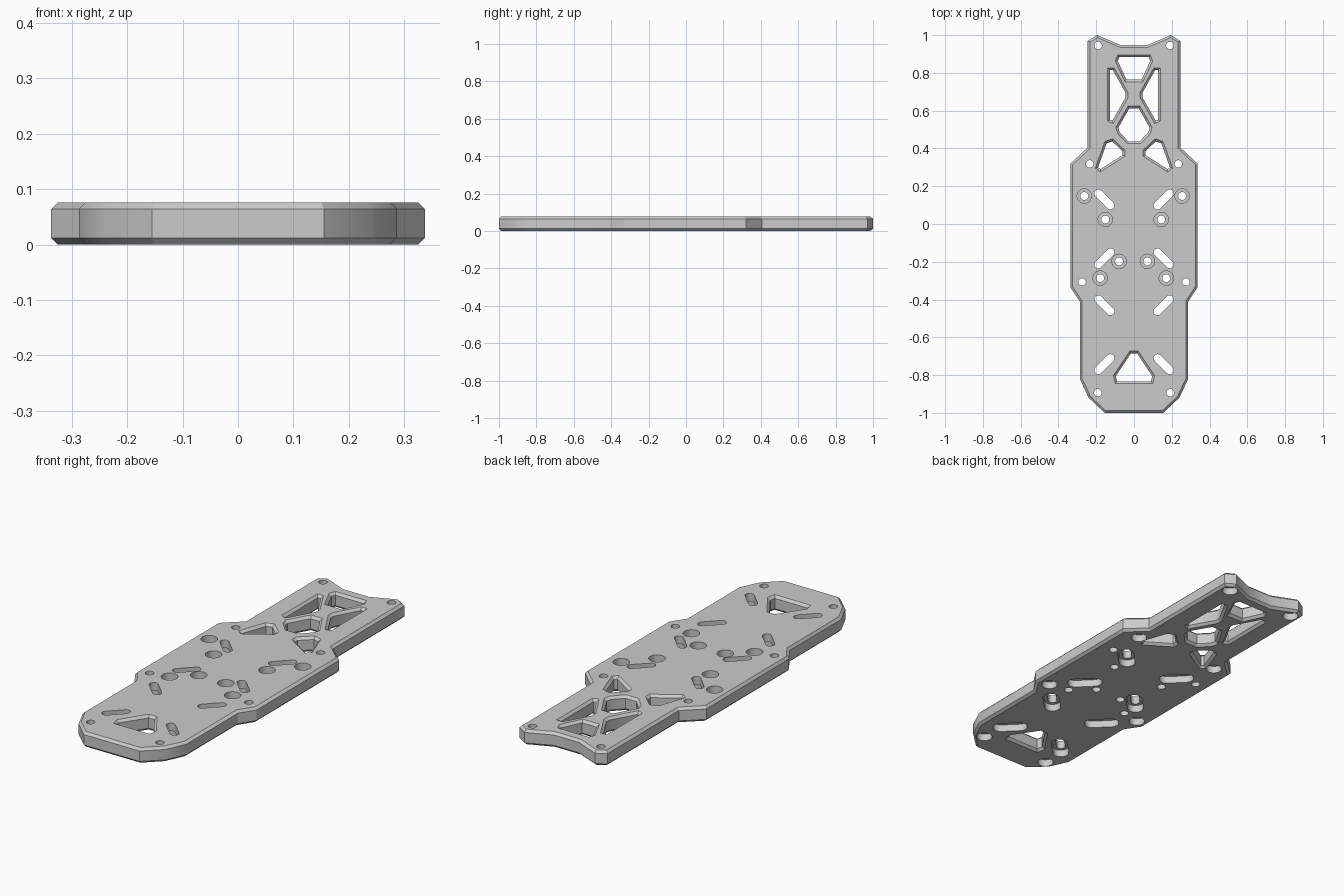
import bpy
import bmesh
import math
from mathutils import Vector

THICK = 0.076
CHAMFER = 0.012
COLOUR = (0.6, 0.6, 0.6, 1)

old = bpy.data.objects.get("Cube")
if old:
    bpy.data.objects.remove(old, do_unlink=True)

grey = bpy.data.materials.new("plate_grey")
grey.use_nodes = True
grey.diffuse_color = COLOUR
grey.node_tree.nodes["Principled BSDF"].inputs["Base Color"].default_value = COLOUR


def flip(points):
    """Mirror a loop across the centre line."""
    return [(-x, y) for x, y in points]


def symmetric(half):
    """Close a half outline with its mirror image."""
    return half + flip(half)[::-1]


def offset(points, d):
    """Move every side of a loop outwards by d, with mitred corners."""
    pts = [Vector(p) for p in points]
    area = sum(a.x * b.y - b.x * a.y for a, b in zip(pts, pts[1:] + pts[:1]))
    if area < 0:
        pts.reverse()
    result = []
    for i, p in enumerate(pts):
        e1 = (p - pts[i - 1]).normalized()
        e2 = (pts[(i + 1) % len(pts)] - p).normalized()
        n1, n2 = Vector((e1.y, -e1.x)), Vector((e2.y, -e2.x))
        result.append(p + (n1 + n2) * d / (1 + n1.dot(n2)))
    return result


def stack(name, loops, layers):
    """Solids through (offset, height) copies of each loop, in one object."""
    bm = bmesh.new()
    for points in loops:
        rings = [[bm.verts.new((p.x, p.y, z)) for p in offset(points, d)] for d, z in layers]
        n = len(points)
        for low, high in zip(rings, rings[1:]):
            for i in range(n):
                j = (i + 1) % n
                bm.faces.new((low[i], low[j], high[j], high[i]))
        bm.faces.new(rings[0][::-1])
        bm.faces.new(rings[-1])
    mesh = bpy.data.meshes.new(name)
    bm.to_mesh(mesh)
    bm.free()
    mesh.materials.append(grey)
    obj = bpy.data.objects.new(name, mesh)
    bpy.context.collection.objects.link(obj)
    return obj


def capsule(x, y, radius, reach=0.0, angle=0.0, steps=12):
    """Round hole, or a slot when reach is above zero."""
    pts = []
    for side in (0, 1):
        mid = reach * (1 - 2 * side)
        for k in range(steps + (1 if reach else 0)):
            a = angle - math.pi / 2 + math.pi * (side + k / steps)
            pts.append((x + mid * math.cos(angle) + radius * math.cos(a),
                        y + mid * math.sin(angle) + radius * math.sin(a)))
    return pts


def carve(target, loops, layers):
    """Cut one family of openings out of the target."""
    cutter = stack("cutout_tool", loops, layers)
    cutter.hide_render = True
    cut = target.modifiers.new("cutouts", "BOOLEAN")
    cut.object = cutter
    cut.operation = "DIFFERENCE"
    cut.solver = "EXACT"
    cut.use_self = True
    bpy.ops.object.modifier_apply(modifier=cut.name)
    bpy.data.objects.remove(cutter, do_unlink=True)


# Plate with chamfered rims
outline = symmetric([
    (0.155, -1.0), (0.24, -0.92), (0.287, -0.82), (0.287, -0.41), (0.337, -0.335),
    (0.337, 0.32), (0.245, 0.405), (0.245, 0.97), (0.195, 1.0), (0.07, 0.947)])
plate = stack("base_plate", [outline], [
    (-CHAMFER, 0), (0, CHAMFER), (0, THICK - CHAMFER), (-CHAMFER, THICK)])
bpy.ops.object.select_all(action="DESELECT")
bpy.context.view_layer.objects.active = plate
plate.select_set(True)

# Weight-saving windows, flared at both faces
side_window = [(0.127, 0.815), (0.112, 0.815), (0.045, 0.695), (0.045, 0.67),
               (0.115, 0.547), (0.127, 0.552)]
wing_window = [(0.145, 0.427), (0.115, 0.437), (0.06, 0.385), (0.06, 0.365),
               (0.178, 0.29), (0.19, 0.3)]
windows = [
    symmetric([(0.04, 0.765), (0.086, 0.863), (0.078, 0.883)]),
    symmetric([(0.03, 0.437), (0.076, 0.485), (0.083, 0.51), (0.025, 0.612)]),
    symmetric([(0.09, -0.833), (0.096, -0.805), (0.016, -0.685)]),
    side_window, flip(side_window), wing_window, flip(wing_window)]
EPS = 0.002
carve(plate, windows, [(CHAMFER + EPS, -EPS), (0, CHAMFER), (0, THICK - CHAMFER),
                       (CHAMFER + EPS, THICK + EPS)])

# Stepped holes: wide pocket below or above a narrow bore
WIDER = 0.017
pocket_below = [(WIDER, -0.02), (WIDER, 0.036), (0, 0.036), (0, 0.1)]
pocket_above = [(0, -0.02), (0, 0.04), (WIDER, 0.04), (WIDER, 0.1)]
corner_holes = [(0.19, 0.945), (0.235, 0.318), (0.275, -0.307), (0.192, -0.893)]
mount_holes = [(0.259, 0.148), (0.148, 0.024), (0.075, -0.198), (0.175, -0.287)]
slots = [(0.13, 1), (-0.182, -1), (-0.43, 1), (-0.742, -1)]
SIDES = (1, -1)
carve(plate, [capsule(s * x, y, 0.02) for s in SIDES for x, y in corner_holes], pocket_below)
carve(plate, [capsule(s * x - 0.004, y, 0.021) for s in SIDES for x, y in mount_holes],
      pocket_above)
carve(plate, [capsule(s * 0.157, y, 0.021, 0.045, s * lean * math.pi / 4)
              for s in SIDES for y, lean in slots], pocket_below)

bpy.ops.object.shade_smooth_by_angle(angle=math.radians(30))
